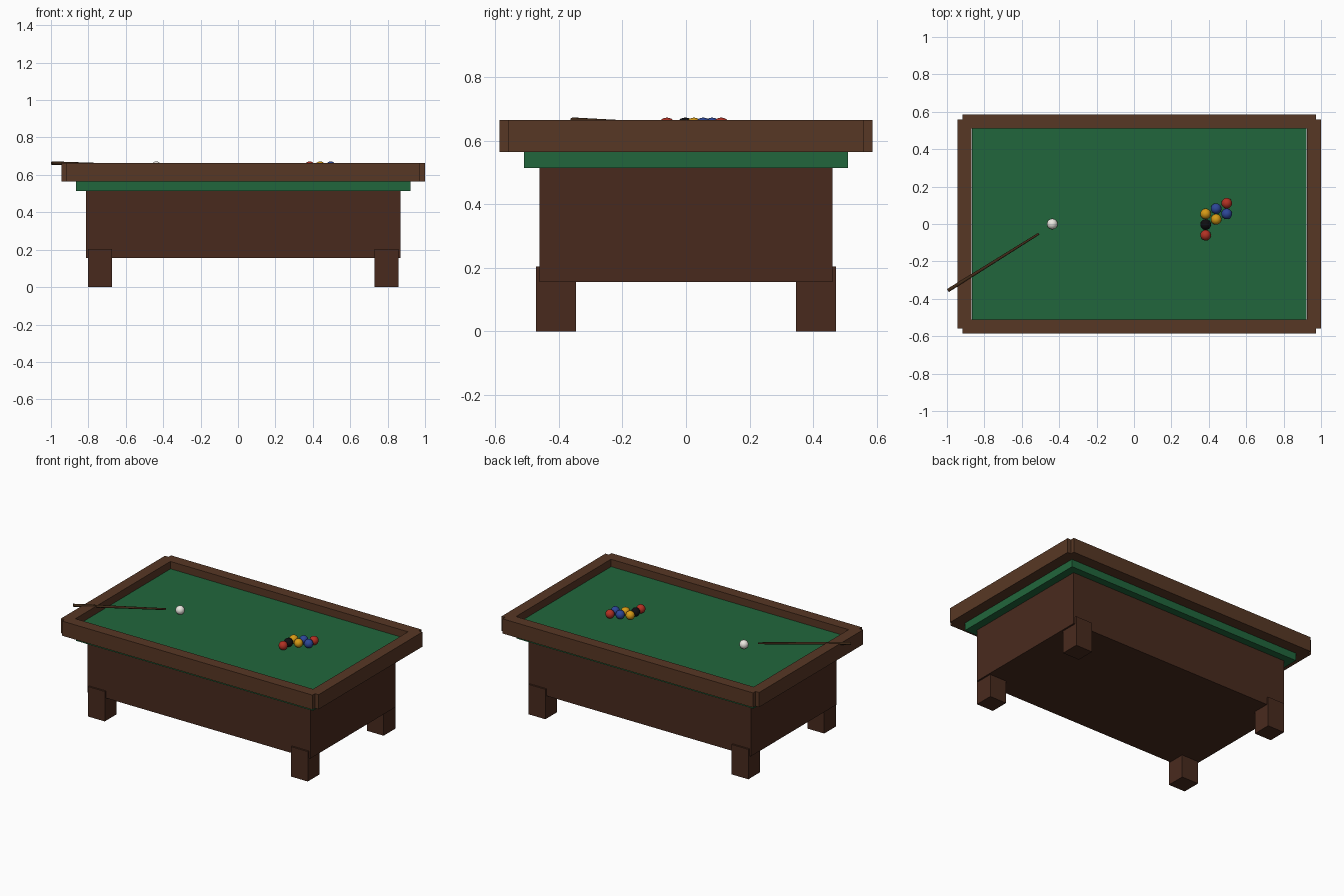
import bpy
import math
from mathutils import Vector

if "Cube" in bpy.data.objects:
    bpy.data.objects.remove(bpy.data.objects["Cube"])

CX = 0.028  # table centre in x (cue overhangs the left end)


def material(name, srgb):
    m = bpy.data.materials.new(name)
    m.diffuse_color = [(c / 255) ** 2.2 for c in srgb] + [1]
    m.use_nodes = True
    m.node_tree.nodes["Principled BSDF"].inputs["Base Color"].default_value = m.diffuse_color
    return m


wood = material("dark_wood", (74, 46, 35))
rail_wood = material("rail_wood", (88, 58, 41))
felt = material("green_felt", (38, 102, 62))
cue_wood = material("cue_wood", (66, 46, 30))
white = material("white", (235, 232, 225))
red = material("red", (176, 52, 40))
blue = material("blue", (48, 72, 150))
yellow = material("yellow", (212, 152, 28))
black = material("black", (22, 22, 24))


def box(name, x, y, z0, z1, sx, sy, mat):
    bpy.ops.mesh.primitive_cube_add(size=1, location=(CX + x, y, (z0 + z1) / 2))
    o = bpy.context.object
    o.name = name
    o.scale = (sx, sy, z1 - z0)
    bpy.ops.object.transform_apply(location=False, rotation=False, scale=True)
    o.data.materials.append(mat)
    return o


# Cabinet and playing bed
box("cabinet", 0, 0, 0.155, 0.514, 1.68, 0.92, wood)
box("felt_bed", 0, 0, 0.514, 0.615, 1.788, 1.02, felt)

# Rails and legs, mirrored about the centre
for s, side in ((-1, "front"), (1, "back")):
    box(side + "_rail", 0, s * 0.549, 0.564, 0.664, 1.89, 0.075, rail_wood)
    for t, end in ((-1, "left"), (1, "right")):
        box(f"{side}_{end}_leg", t * 0.766, s * 0.409, 0, 0.204, 0.126, 0.126, wood)
for t, end in ((-1, "left"), (1, "right")):
    box(end + "_rail", t * 0.9345, 0, 0.564, 0.664, 0.075, 1.12, rail_wood)

# Balls
R = 0.0285
balls = [("cue_ball", -0.437, 0, white),
         ("red_ball_1", 0.383, -0.06, red), ("black_ball", 0.383, -0.003, black),
         ("yellow_ball_1", 0.383, 0.054, yellow), ("yellow_ball_2", 0.439, 0.025, yellow),
         ("blue_ball_1", 0.439, 0.082, blue), ("blue_ball_2", 0.496, 0.054, blue),
         ("red_ball_2", 0.496, 0.111, red)]
for name, x, y, mat in balls:
    bpy.ops.mesh.primitive_uv_sphere_add(segments=24, ring_count=12, radius=R,
                                         location=(x, y, 0.615 + R))
    bpy.context.object.name = name
    bpy.context.object.data.materials.append(mat)
    bpy.ops.object.shade_smooth()

# Tapered cue stick, butt resting over the left rail
butt, tip = Vector((-0.995, -0.356, 0.663)), Vector((-0.509, -0.052, 0.65))
d = tip - butt
bpy.ops.mesh.primitive_cone_add(vertices=12, radius1=0.0095, radius2=0.006, depth=d.length,
                                location=(butt + tip) / 2,
                                rotation=d.to_track_quat('Z', 'Y').to_euler())
cue = bpy.context.object
cue.name = "cue_stick"
cue.data.materials.append(cue_wood)
bpy.ops.object.shade_smooth_by_angle(angle=math.radians(40))
